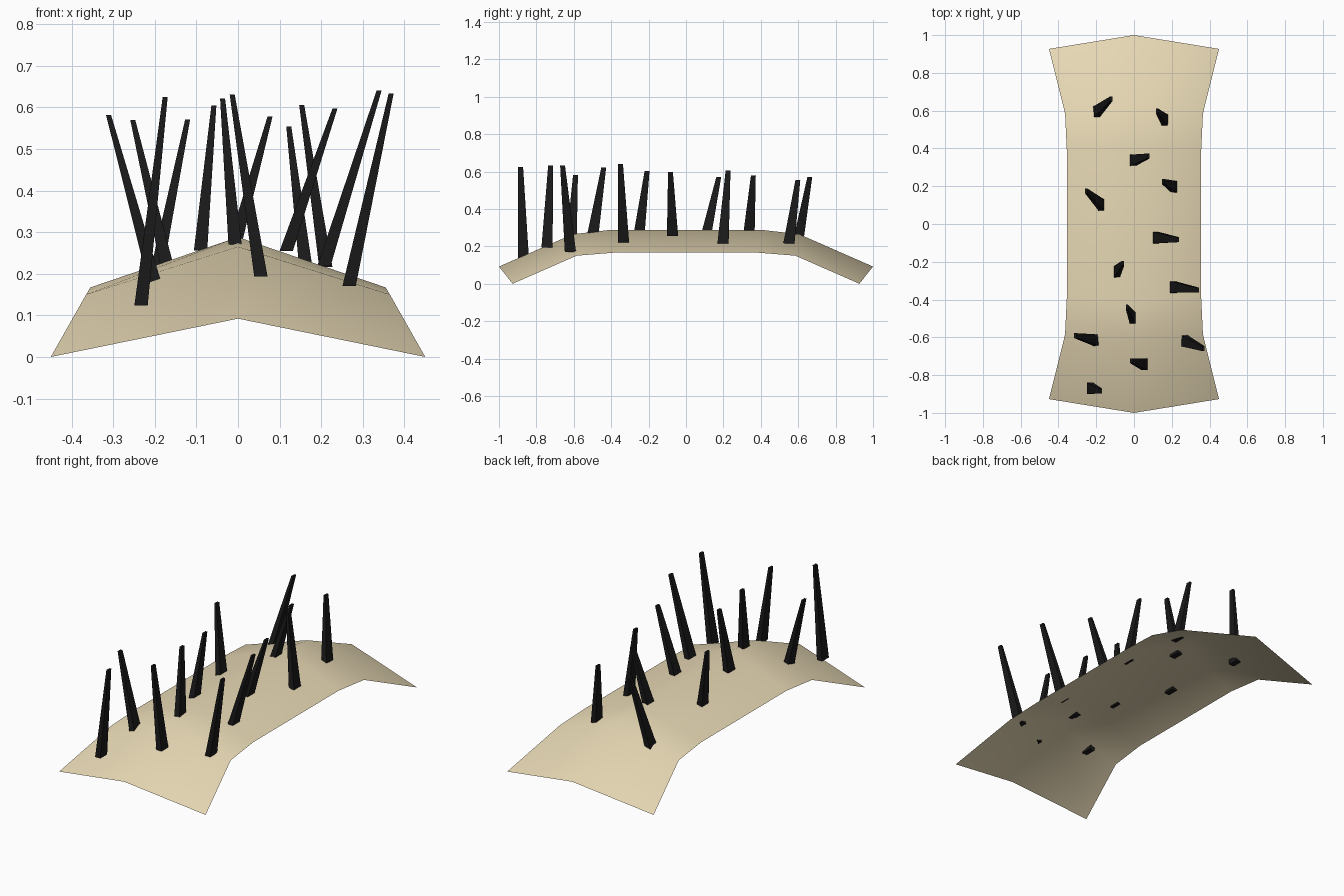
import bpy

if "Cube" in bpy.data.objects:
    bpy.data.objects.remove(bpy.data.objects["Cube"])


def material(name, color):
    m = bpy.data.materials.new(name)
    m.diffuse_color = (*color, 1)
    m.use_nodes = True
    m.node_tree.nodes["Principled BSDF"].inputs["Base Color"].default_value = m.diffuse_color
    return m


def add_mesh(name, verts, faces, mat, smooth=False):
    me = bpy.data.meshes.new(name)
    me.from_pydata(verts, [], faces)
    me.materials.append(mat)
    for p in me.polygons:
        p.use_smooth = smooth
    ob = bpy.data.objects.new(name, me)
    bpy.context.collection.objects.link(ob)
    return ob


tan = material("tan", (0.80, 0.69, 0.46))
black = material("black", (0.01, 0.01, 0.01))

# Arched sheet: half of the rows (edge x, edge y, edge z, ridge y, ridge z), mirrored along y
half = [(0.45, 0.927, 0.0, 1.0, 0.092),
        (0.365, 0.585, 0.15, 0.605, 0.265),
        (0.355, 0.375, 0.167, 0.405, 0.288)]
rows = [(s, r) for s, seq in ((-1, half), (1, half[::-1])) for r in seq]
verts = []
for s, (ex, ey, ez, ry, rz) in rows:
    verts += [(-ex, s * ey, ez), (0, s * ry, rz), (ex, s * ey, ez)]
faces = []
for i in range(len(rows) - 1):
    for j in range(2):
        a = 3 * i + j
        faces.append((a, a + 1, a + 4, a + 3))
add_mesh("arched_sheet", verts, faces, tan, smooth=True)


# Tapered, leaning spikes with level rectangular ends
def spike(name, base, tip):
    v = []
    for (x, y, z), hx, hy in ((base, 0.016, 0.030), (tip, 0.006, 0.013)):
        v += [(x - hx, y - hy, z), (x + hx, y - hy, z),
              (x + hx, y + hy, z), (x - hx, y + hy, z)]
    f = [(3, 2, 1, 0), (4, 5, 6, 7)]
    f += [(i, (i + 1) % 4, (i + 1) % 4 + 4, i + 4) for i in range(4)]
    add_mesh(name, v, f, black)


spikes = [
    ((-.200, .592, .185), (-.121, .662, .571)),
    ((.163, .550, .214), (.122, .598, .554)),
    ((-.007, .337, .272), (.077, .360, .578)),
    ((.211, .198, .216), (.153, .225, .606)),
    ((-.170, .098, .217), (-.253, .175, .570)),
    ((.116, -.072, .255), (.233, -.083, .597)),
    ((-.090, -.252, .256), (-.058, -.208, .604)),
    ((.207, -.334, .220), (.339, -.350, .640)),
    ((-.007, -.497, .270), (-.037, -.440, .621)),
    ((-.200, -.615, .178), (-.311, -.591, .581)),
    ((.267, -.618, .170), (.368, -.660, .633)),
    ((.055, -.743, .193), (-.014, -.724, .631)),
    ((-.233, -.869, .124), (-.175, -.884, .625)),
]
for i, (b, t) in enumerate(spikes):
    spike(f"spike_{i + 1}", b, t)
